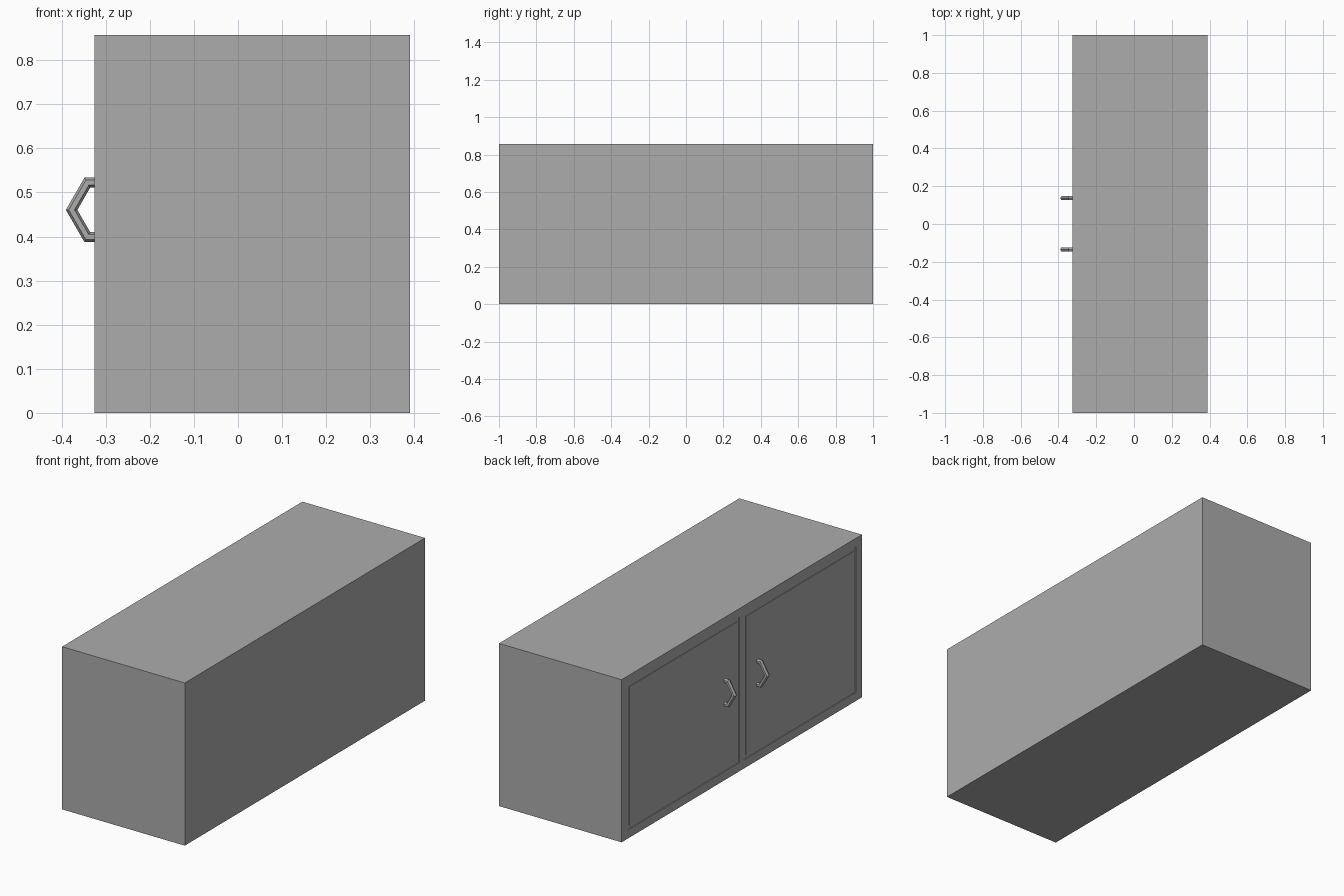
import bpy
import bmesh
from math import cos, sin, pi
from mathutils import Vector

cube = bpy.data.objects.get("Cube")
if cube:
    bpy.data.objects.remove(cube, do_unlink=True)

TONE = (0.413, 0.413, 0.413, 1)
grey = bpy.data.materials.new("plain grey")
grey.use_nodes = True
grey.diffuse_color = TONE
grey.node_tree.nodes["Principled BSDF"].inputs["Base Color"].default_value = TONE

FACE_X, BACK_X = -0.325, 0.39
HEIGHT, HALF_LENGTH = 0.857, 1.0
SIDE_BORDER, RAIL, GAP = 0.05, 0.045, 0.02


def make_object(name, bm):
    bmesh.ops.recalc_face_normals(bm, faces=bm.faces)
    mesh = bpy.data.meshes.new(name)
    bm.to_mesh(mesh)
    bm.free()
    mesh.materials.append(grey)
    obj = bpy.data.objects.new(name, mesh)
    bpy.context.collection.objects.link(obj)


def inset(bm, face, width, depth):
    bmesh.ops.inset_region(bm, faces=[face], thickness=width, depth=depth)


# Cabinet body: a box whose door side is cut into a frame and two openings
bm = bmesh.new()
bmesh.ops.create_cube(bm, size=1)
for v in bm.verts:
    v.co = Vector(((FACE_X + BACK_X) / 2 + v.co.x * (BACK_X - FACE_X),
                   v.co.y * 2 * HALF_LENGTH, (v.co.z + 0.5) * HEIGHT))
cuts = [(Vector((0, y, 0)), Vector((0, 1, 0)))
        for y in (SIDE_BORDER - HALF_LENGTH, -GAP, GAP, HALF_LENGTH - SIDE_BORDER)]
cuts += [(Vector((0, 0, z)), Vector((0, 0, 1))) for z in (RAIL, HEIGHT - RAIL)]
for point, normal in cuts:
    bmesh.ops.bisect_plane(bm, geom=bm.verts[:] + bm.edges[:] + bm.faces[:],
                           plane_co=point, plane_no=normal)

# Doors: shallow groove around each nearly flush panel
doors = [f for f in bm.faces
         if f.normal.x < -0.9 and f.calc_area() > 0.4]
for door in doors:
    inset(bm, door, 0.002, -0.003)
    inset(bm, door, 0.022, 0)
    inset(bm, door, 0.002, 0.002)
make_object("cabinet_body", bm)


# Handles: half a hexagonal ring with a six-sided bar
def handle(name, y):
    centre = Vector((-0.306, y, 0.4605))
    radius, bar = 0.0715, 0.013
    up = Vector((0, 0, sin(pi / 3)))
    path = [(up, up)]
    for i in (2, 3, 4):
        d = Vector((cos(i * pi / 3), 0, sin(i * pi / 3)))
        path.append((d, d))
    path.append((-up, -up))
    bm = bmesh.new()
    rings = []
    for point, out in path:
        rings.append([bm.verts.new(centre + point * radius
                                   + out * bar * cos(k * pi / 3)
                                   + Vector((0, bar * sin(k * pi / 3), 0)))
                      for k in range(6)])
    for a, b in zip(rings, rings[1:]):
        for k in range(6):
            n = (k + 1) % 6
            bm.faces.new((a[k], a[n], b[n], b[k]))
    bm.faces.new(rings[0])
    bm.faces.new(rings[-1])
    make_object(name, bm)


handle("left_door_handle", 0.137)
handle("right_door_handle", -0.135)
